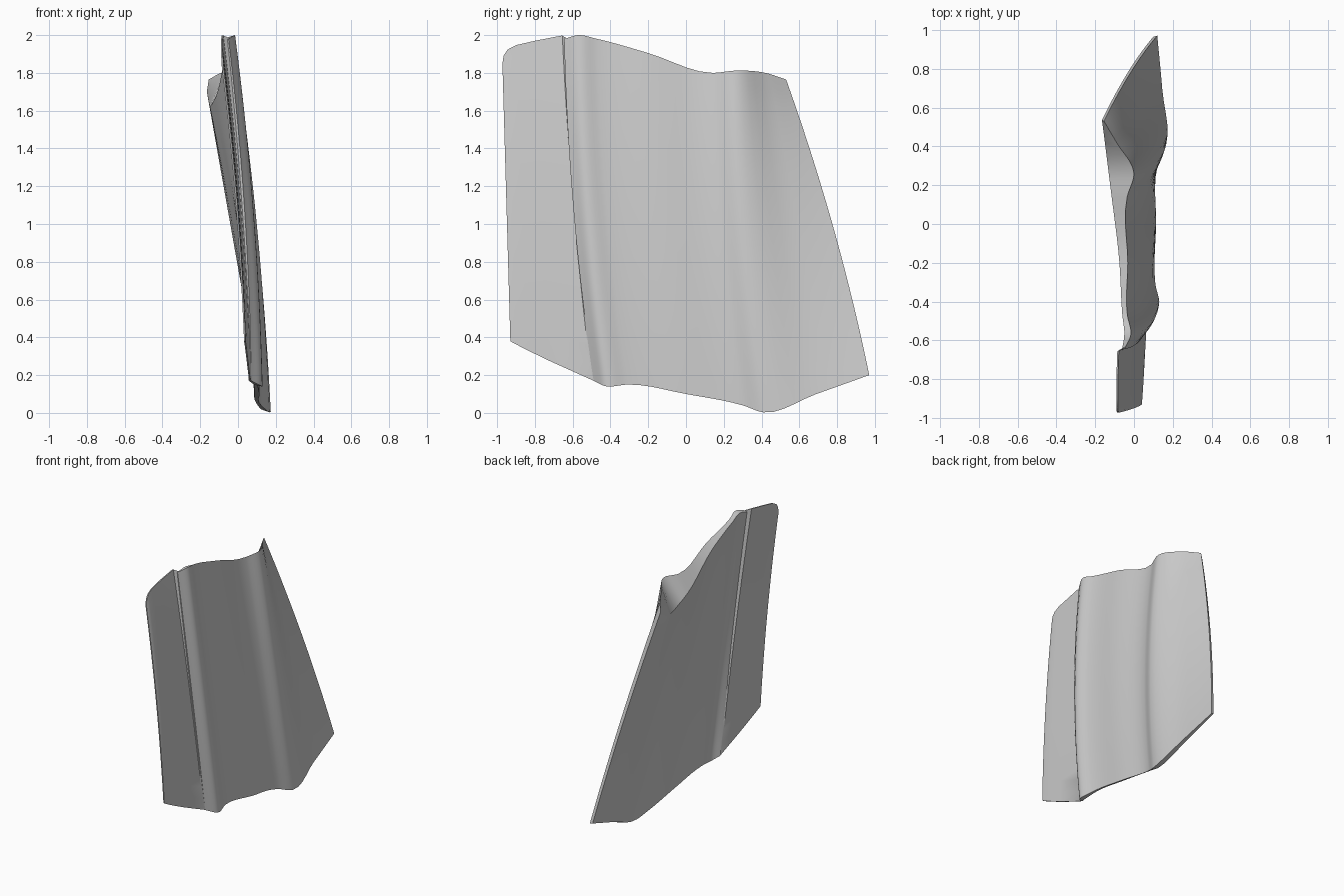
import bpy, bmesh
from mathutils import Vector as V

if "Cube" in bpy.data.objects:
    bpy.data.objects.remove(bpy.data.objects["Cube"])

ROWS = 20


def spline(pts, n=5):
    """Smooth curve through the points (Catmull-Rom with uneven spacing)."""
    p = [V(q) for q in pts]
    t = [0]
    for a, b in zip(p, p[1:]):
        t.append(t[-1] + (b - a).length)

    def slope(i):
        if i == 0:
            return (p[1] - p[0]) / (t[1] - t[0])
        if i == len(p) - 1:
            return (p[i] - p[i - 1]) / (t[i] - t[i - 1])
        h0, h1 = t[i] - t[i - 1], t[i + 1] - t[i]
        return ((p[i] - p[i - 1]) / h0 * h1 + (p[i + 1] - p[i]) / h1 * h0) / (h0 + h1)

    out = []
    for i in range(len(p) - 1):
        h, m0, m1 = t[i + 1] - t[i], slope(i), slope(i + 1)
        for k in range(n):
            s = k / n
            out.append(p[i] * (2*s**3 - 3*s*s + 1) + m0 * h * (s**3 - 2*s*s + s)
                       + p[i + 1] * (3*s*s - 2*s**3) + m1 * h * (s**3 - s*s))
    return out + [p[-1]]


def sweep_rows(top, bottom, bow):
    """Rows of points from the bottom edge to the top edge, bowed halfway."""
    rows = []
    for r in range(ROWS + 1):
        v = r / ROWS
        rows.append([b.lerp(a, v) + 4 * v * (1 - v) * bow(i / (len(top) - 1))
                     for i, (a, b) in enumerate(zip(top, bottom))])
    return rows


def finish(name, front, back):
    """Close two matching point grids into one solid."""
    bm = bmesh.new()
    f = [[bm.verts.new(c) for c in row] for row in front]
    k = [[bm.verts.new(c) for c in row] for row in back]
    nr, nc = len(f) - 1, len(f[0]) - 1
    for r in range(nr):
        for c in range(nc):
            bm.faces.new((f[r][c], f[r][c+1], f[r+1][c+1], f[r+1][c]))
            bm.faces.new((k[r][c], k[r+1][c], k[r+1][c+1], k[r][c+1]))
        for c in (0, nc):
            bm.faces.new((f[r][c], f[r+1][c], k[r+1][c], k[r][c]))
    for c in range(nc):
        for r in (0, nr):
            bm.faces.new((f[r][c], f[r][c+1], k[r][c+1], k[r][c]))
    bmesh.ops.recalc_face_normals(bm, faces=bm.faces[:])
    me = bpy.data.meshes.new(name)
    bm.to_mesh(me)
    bm.free()
    ob = bpy.data.objects.new(name, me)
    bpy.context.collection.objects.link(ob)
    bpy.ops.object.select_all(action='DESELECT')
    ob.select_set(True)
    bpy.context.view_layer.objects.active = ob
    bpy.ops.object.shade_smooth_by_angle(angle=0.6)


def main_bow(u):
    # rear edge bows outward, the rest bows forward
    w = max(0, (u - 0.72) / 0.28)
    return V((0.025 * (1 - w), -0.028 + 0.058 * w, 0))


# main panel: ridged outer skin
outer_top = spline([(-.05, -.645, 1.98), (-.016, -.57, 2.0), (-.034, -.47, 1.98),
                    (-.032, -.2, 1.905), (-.035, .14, 1.8), (0, .26, 1.812),
                    (-.09, .42, 1.80), (-.155, .53, 1.765)])
outer_bottom = spline([(.07, -.49, .17), (.128, -.42, .14), (.11, -.31, .15),
                       (.114, 0, .1), (.122, .3, .04), (.166, .41, .003),
                       (.146, .69, .1), (.12, .97, .2)])
# main panel: smoother inner skin, sloping away below the upper edge
inner_top = spline([(-.06, -.64, 1.975), (-.05, -.57, 1.99), (-.06, -.47, 1.965),
                    (-.075, -.2, 1.86), (-.115, .14, 1.68), (-.13, .26, 1.65),
                    (-.15, .42, 1.63), (-.165, .535, 1.70)])
inner_bottom = spline([(.055, -.485, .172), (.085, -.42, .15), (.085, -.31, .155),
                       (.088, 0, .11), (.095, .3, .055), (.12, .41, .02),
                       (.11, .69, .11), (.10, .965, .205)])
finish("main_panel", sweep_rows(outer_top, outer_bottom, main_bow),
       sweep_rows(inner_top, inner_bottom, main_bow))

# front side panel with a rounded upper corner and a return lip at the joint
flap_top = [V(p) for p in [(-.08, -.972, 1.85), (-.081, -.965, 1.893), (-.082, -.945, 1.923),
                           (-.083, -.90, 1.947), (-.083, -.80, 1.97), (-.078, -.655, 1.998),
                           (-.045, -.635, 1.985)]]
flap_bottom = [V(p) for p in [(.04, -.93, .38), (.041, -.92, .374), (.043, -.90, .363),
                              (.047, -.84, .332), (.054, -.72, .274), (.066, -.50, .175),
                              (.075, -.48, .168)]]
flap_rows = sweep_rows(flap_top, flap_bottom,
                       lambda u: V((.015 + .008 * u, -.026 * max(0, u * 2 - 1), 0)))
finish("side_panel", flap_rows, [[c - V((.008, 0, 0)) for c in row] for row in flap_rows])
